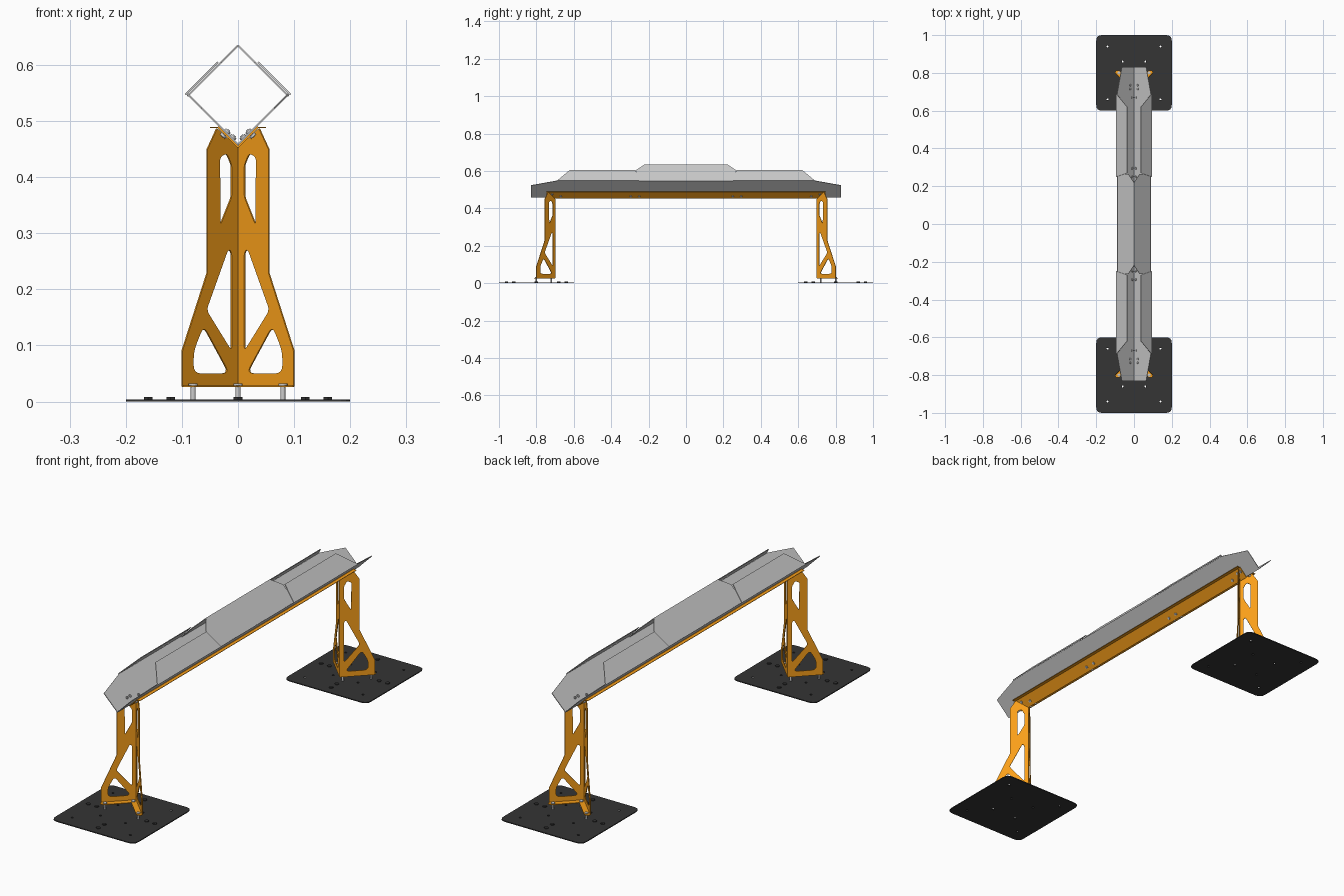
import bpy, bmesh, math
from mathutils import Matrix, Vector

if "Cube" in bpy.data.objects:
    bpy.data.objects.remove(bpy.data.objects["Cube"])


def material(name, color):
    m = bpy.data.materials.new(name)
    m.diffuse_color = color
    m.use_nodes = True
    m.node_tree.nodes["Principled BSDF"].inputs["Base Color"].default_value = m.diffuse_color
    return m


ORANGE = material("orange_paint", (0.95, 0.35, 0.01, 1))
DARK = material("dark_steel", (0.035, 0.035, 0.035, 1))


def rounded(pts, r):
    """Replace each corner by a short arc."""
    if r == 0:
        return pts
    out = []
    for i, p in enumerate(pts):
        p, a, b = Vector(p), Vector(pts[i - 1]), Vector(pts[(i + 1) % len(pts)])
        s = p + (a - p).normalized() * min(r, (a - p).length * 0.45)
        e = p + (b - p).normalized() * min(r, (b - p).length * 0.45)
        for k in range(5):
            t = k / 4
            out.append(s * (1 - t) ** 2 + p * 2 * t * (1 - t) + e * t * t)
    return out


def circle(x, y, r, n=16):
    return [(x + r * math.cos(2 * math.pi * k / n), y + r * math.sin(2 * math.pi * k / n)) for k in range(n)]


def frame(o, u, v):
    """Sheet coordinates to world: u and v in the sheet, third axis its normal."""
    u, v = Vector(u), Vector(v)
    return Matrix.Translation(o) @ Matrix((u, v, u.cross(v).normalized())).transposed().to_4x4()


def finish(name, bm, mat):
    bmesh.ops.recalc_face_normals(bm, faces=bm.faces)
    me = bpy.data.meshes.new(name)
    bm.to_mesh(me)
    bm.free()
    if mat:
        me.materials.append(mat)
    ob = bpy.data.objects.new(name, me)
    bpy.context.collection.objects.link(ob)
    return ob


def sheet(name, outline, frames, thick=0.003, holes=(), mat=None):
    """Flat cut sheet with holes, placed once per frame."""
    cu = bpy.data.curves.new(name, 'CURVE')
    cu.dimensions, cu.fill_mode, cu.extrude = '2D', 'BOTH', thick / 2
    for loop in [outline, *holes]:
        sp = cu.splines.new('POLY')
        sp.points.add(len(loop) - 1)
        for q, p in zip(sp.points, loop):
            q.co = (p[0], p[1], 0, 1)
        sp.use_cyclic_u = True
    tmp = bpy.data.objects.new("temp", cu)
    bpy.context.collection.objects.link(tmp)
    flat = bpy.data.meshes.new_from_object(tmp.evaluated_get(bpy.context.evaluated_depsgraph_get()))
    bpy.data.objects.remove(tmp)
    bm = bmesh.new()
    for f in frames:
        part = flat.copy()
        part.transform(f)
        bm.from_mesh(part)
        bpy.data.meshes.remove(part)
    bpy.data.meshes.remove(flat)
    bmesh.ops.remove_doubles(bm, verts=bm.verts, dist=1e-5)
    for f in bm.faces:
        f.smooth = False
    return finish(name, bm, mat)


def pins(name, items, mat=None, seg=16):
    """Cylinders given as (centre, axis, radius, length)."""
    bm = bmesh.new()
    for c, axis, r, h in items:
        m = Matrix.Translation(c) @ Vector((0, 0, 1)).rotation_difference(Vector(axis)).to_matrix().to_4x4()
        bmesh.ops.create_cone(bm, cap_ends=True, segments=seg, radius1=r, radius2=r, depth=h, matrix=m)
    return finish(name, bm, mat)


MX, MY = Matrix.Diagonal((-1, 1, 1, 1)), Matrix.Diagonal((1, -1, 1, 1))


def both(f):
    return [f, MX @ f]


def all_four(f):
    return both(f) + both(MY @ f)


Y = (0, 1, 0)

# Grey V trough with tapered tails
sheet("lower_trough", [(0, -.83), (.065, -.83), (.09, -.69), (.09, .69), (.065, .83), (0, .83)],
      both(frame((0, 0, .458), (1, 0, 1), Y)))

# Peaked cover over the middle
sheet("middle_cover", [(0, -.22), (.03, -.265), (.09, -.265), (.09, .265), (.03, .265), (0, .22)],
      both(frame((0, 0, .6345), (1, 0, -1), Y)))

# Open-topped side covers at both ends
sheet("end_cover", [(.036, .27), (.036, .62), (.094, .69), (.094, .25)],
      all_four(frame((0, 0, .641), (1, 0, -1), Y)))

# Orange V rail with narrow side lips
sheet("support_rail", [(0, -.745), (.036, -.745), (.036, .745), (0, .745)],
      both(frame((0, 0, .4535), (1, 0, 1), Y)), mat=ORANGE)
sheet("rail_lip", [(.035, -.745), (.05, -.745), (.05, .745), (.035, .745)],
      both(frame((0, 0, .4885), (1, 0, 0), Y)), 0.002, mat=ORANGE)

# Folded legs with cut-out windows
leg_outline = ([(0, .027), (.1, .027), (.1, .09), (.055, .23), (.055, .45), (.038, .487), (0, .451)])
windows = [
    rounded([(.012, .365), (.032, .315), (.033, .435), (.021, .443), (.012, .422)], .006),
    rounded([(.012, .09), (.057, .163), (.018, .272), (.012, .266)], .009),
    rounded([(.016, .05), (.08, .05), (.08, .09), (.062, .135)], .014),
]
sheet("leg", leg_outline, all_four(frame((0, .7, 0), (1, 1, 0), (0, 0, 1))), holes=windows, mat=ORANGE)

# Foot flange under each leg
sheet("leg_foot", [(0, .7), (.1, .8), (.098, .81), (.088, .814), (.078, .812), (0, .734)],
      all_four(frame((0, 0, .0275), (1, 0, 0), Y)), mat=ORANGE)

# Square base plates with a cross of small bolt holes
spots = [(d * a, d * b) for d in (.06, .14) for a, b in ((1, 1), (1, -1), (-1, 1), (-1, -1))]
sheet("base_plate", rounded([(-.2, -.2), (.2, -.2), (.2, .2), (-.2, .2)], .03),
      [frame((0, s * .8, .002), (1, 0, 0), Y) for s in (1, -1)], 0.004,
      [circle(x, y, .005) for x, y in spots], DARK)

# Bolt heads on the plates, and stand-offs carrying the feet
heads, posts = [], []
for s in (1, -1):
    for d in (-.16, -.12, .12, .16):
        heads += [((d, s * .8, .005), (0, 0, 1), .009, .006), ((0, s * .8 + d, .005), (0, 0, 1), .009, .006)]
    for x, y in ((0, .72), (.08, .8), (-.08, .8)):
        posts += [((x, s * y, .016), (0, 0, 1), .0045, .03), ((x, s * y, .0305), (0, 0, 1), .008, .004)]
pins("plate_bolt", heads, DARK, 6)
pins("stand_off", posts)

# Screws joining trough, rail and legs
screws = []
for sy in (1, -1):
    for sx in (1, -1):
        for x, y in ((.012, .25), (.012, .295), (.012, .67), (.022, .715), (.022, .735)):
            axis = Vector((-sx, 0, 1)).normalized()
            c = Vector((sx * x, sy * y, .456 + x))
            screws += [(c, axis, .003, .018), (c + axis * .005, axis, .006, .004), (c - axis * .006, axis, .006, .004)]
pins("rail_screw", screws, None, 12)
